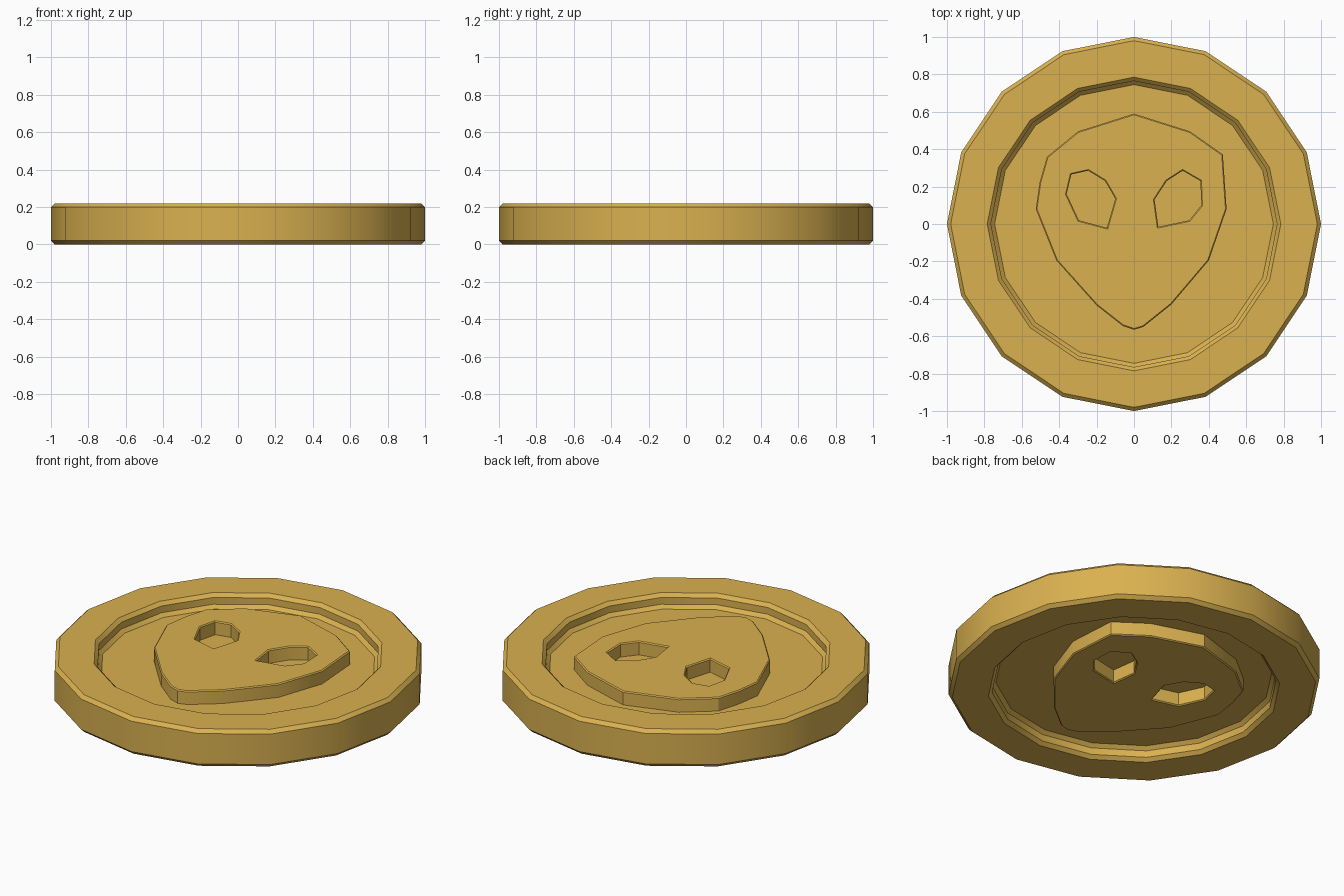
import bpy, bmesh, math

if "Cube" in bpy.data.objects:
    bpy.data.objects.remove(bpy.data.objects["Cube"])

gold = bpy.data.materials.new("gold")
gold.diffuse_color = (0.70, 0.44, 0.08, 1)
gold.use_nodes = True
gold.node_tree.nodes["Principled BSDF"].inputs["Base Color"].default_value = gold.diffuse_color

FLOOR = 0.14      # height of the recessed field on the upper side
THICK = 0.22


def finish(obj):
    obj.data.materials.clear()
    obj.data.materials.append(gold)
    bpy.ops.object.select_all(action='DESELECT')
    obj.select_set(True)
    bpy.context.view_layer.objects.active = obj
    bpy.ops.object.shade_smooth_by_angle(angle=math.radians(30))


# Coin body: 16-sided lathe, chamfered rim and recessed field on both sides
top = [(1.0, 0.20), (0.98, 0.22), (0.785, 0.22), (0.765, 0.20),
       (0.765, 0.16), (0.745, FLOOR)]
profile = [(r, THICK - z) for r, z in reversed(top)] + top
bm = bmesh.new()
N = 16
rings = [[bm.verts.new((r * math.cos(2 * math.pi * i / N),
                        r * math.sin(2 * math.pi * i / N), z)) for i in range(N)]
         for r, z in profile]
for a, b in zip(rings, rings[1:]):
    for i in range(N):
        j = (i + 1) % N
        bm.faces.new((a[i], a[j], b[j], b[i]))
bm.faces.new(rings[0][::-1])
bm.faces.new(rings[-1])
bmesh.ops.recalc_face_normals(bm, faces=bm.faces)
me = bpy.data.meshes.new("coin_body")
bm.to_mesh(me)
bm.free()
coin = bpy.data.objects.new("coin_body", me)
bpy.context.collection.objects.link(coin)
finish(coin)

# Relief outlines
head = [(0, 0.59), (0.30, 0.495), (0.475, 0.372), (0.495, 0.08), (0.40, -0.195),
        (0.20, -0.43), (0.05, -0.55), (0, -0.565), (-0.06, -0.545), (-0.20, -0.435),
        (-0.415, -0.195), (-0.525, 0.08), (-0.505, 0.22), (-0.465, 0.36), (-0.30, 0.495)]
eye_l = [(-0.36, 0.16), (-0.335, 0.265), (-0.245, 0.285), (-0.155, 0.23),
         (-0.10, 0.135), (-0.145, -0.02), (-0.295, 0.02)]
eye_r = [(0.355, 0.23), (0.26, 0.285), (0.175, 0.23), (0.11, 0.13),
         (0.13, -0.015), (0.295, 0.02), (0.36, 0.10)]


def relief(name, z_low, z_high):
    """Face plate with eye holes and a fine chamfer, sunk slightly into the field."""
    cu = bpy.data.curves.new(name, 'CURVE')
    cu.dimensions = '2D'
    cu.fill_mode = 'BOTH'
    bevel = 0.006
    cu.bevel_depth = bevel
    cu.bevel_resolution = 0
    cu.offset = -bevel
    cu.extrude = (z_high - z_low) / 2 - bevel
    for pts in (head, eye_l, eye_r):
        sp = cu.splines.new('POLY')
        sp.points.add(len(pts) - 1)
        for p, (x, y) in zip(sp.points, pts):
            p.co = (x, y, 0, 1)
        sp.use_cyclic_u = True
    obj = bpy.data.objects.new(name, cu)
    obj.location.z = (z_high + z_low) / 2
    bpy.context.collection.objects.link(obj)
    bpy.ops.object.select_all(action='DESELECT')
    obj.select_set(True)
    bpy.context.view_layer.objects.active = obj
    bpy.ops.object.convert(target='MESH')
    finish(bpy.context.view_layer.objects.active)


relief("face_relief_top", FLOOR - 0.01, THICK)
relief("face_relief_bottom", 0.0, THICK - FLOOR + 0.01)
